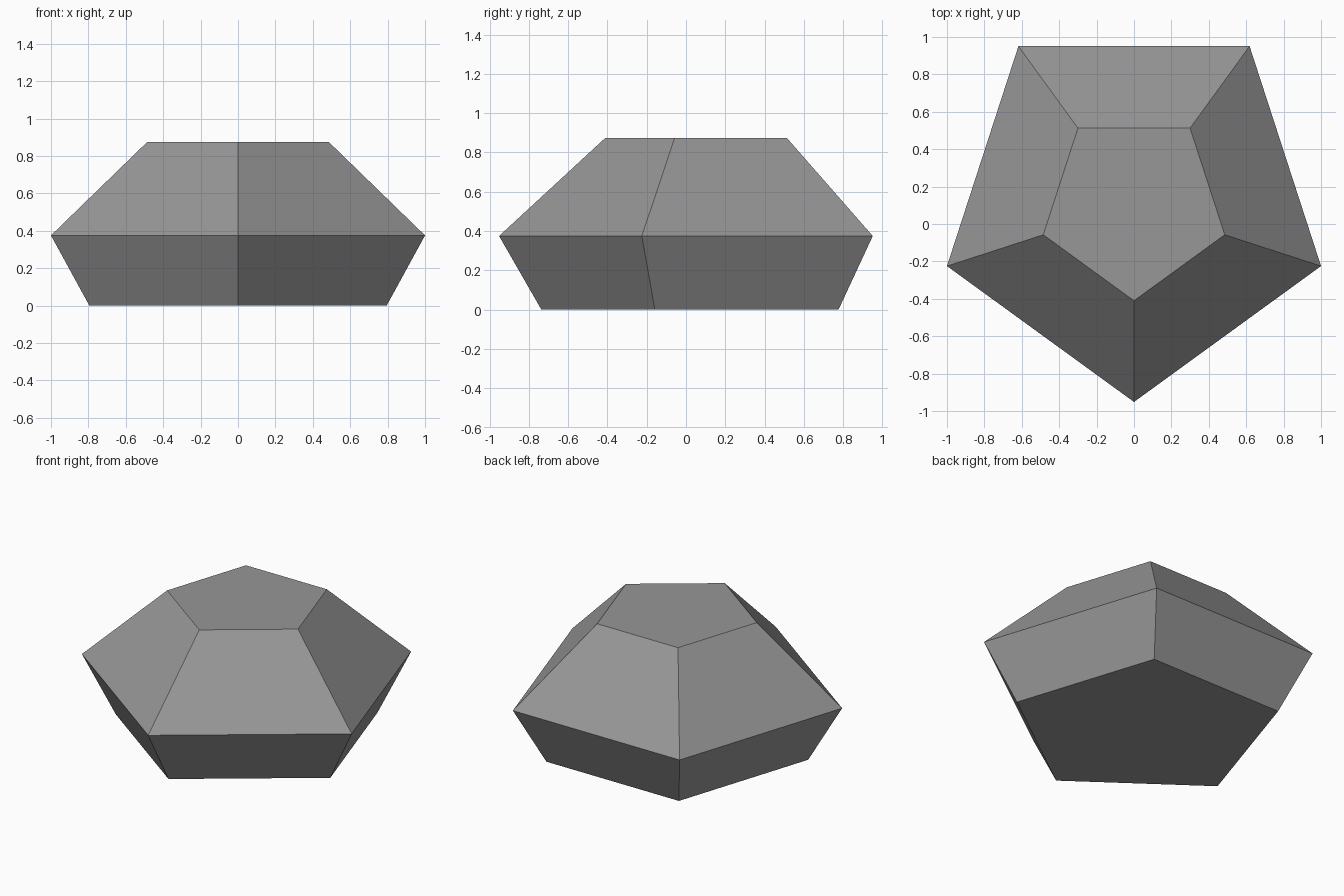
import bpy
import bmesh
from math import cos, sin, pi

cube = bpy.data.objects.get("Cube")
if cube:
    bpy.data.objects.remove(cube, do_unlink=True)

SIDES = 5
CENTRE_Y = 0.1

# Grey stone colour
stone = bpy.data.materials.new("stone_grey")
stone.use_nodes = True
grey = (0.31, 0.31, 0.31, 1)
stone.diffuse_color = grey
shader = next(n for n in stone.node_tree.nodes if n.type == "BSDF_PRINCIPLED")
shader.inputs["Base Color"].default_value = grey
shader.inputs["Roughness"].default_value = 0.8


def ring(bm, radius, z):
    """Pentagon with one corner pointing to the front."""
    angles = [-pi / 2 + 2 * pi * i / SIDES for i in range(SIDES)]
    return [bm.verts.new((radius * cos(a), CENTRE_Y + radius * sin(a), z))
            for a in angles]


# Faceted stone: base, wide girdle and flat table
bm = bmesh.new()
base = ring(bm, 0.836, 0)
girdle = ring(bm, 1.0515, 0.375)
table = ring(bm, 0.51, 0.875)
bm.faces.new(base[::-1])
bm.faces.new(table)
for low, high in ((base, girdle), (girdle, table)):
    for i in range(SIDES):
        j = (i + 1) % SIDES
        bm.faces.new((low[i], low[j], high[j], high[i]))
bmesh.ops.recalc_face_normals(bm, faces=bm.faces)

mesh = bpy.data.meshes.new("faceted_stone")
bm.to_mesh(mesh)
bm.free()
mesh.materials.append(stone)
bpy.context.collection.objects.link(bpy.data.objects.new("faceted_stone", mesh))
